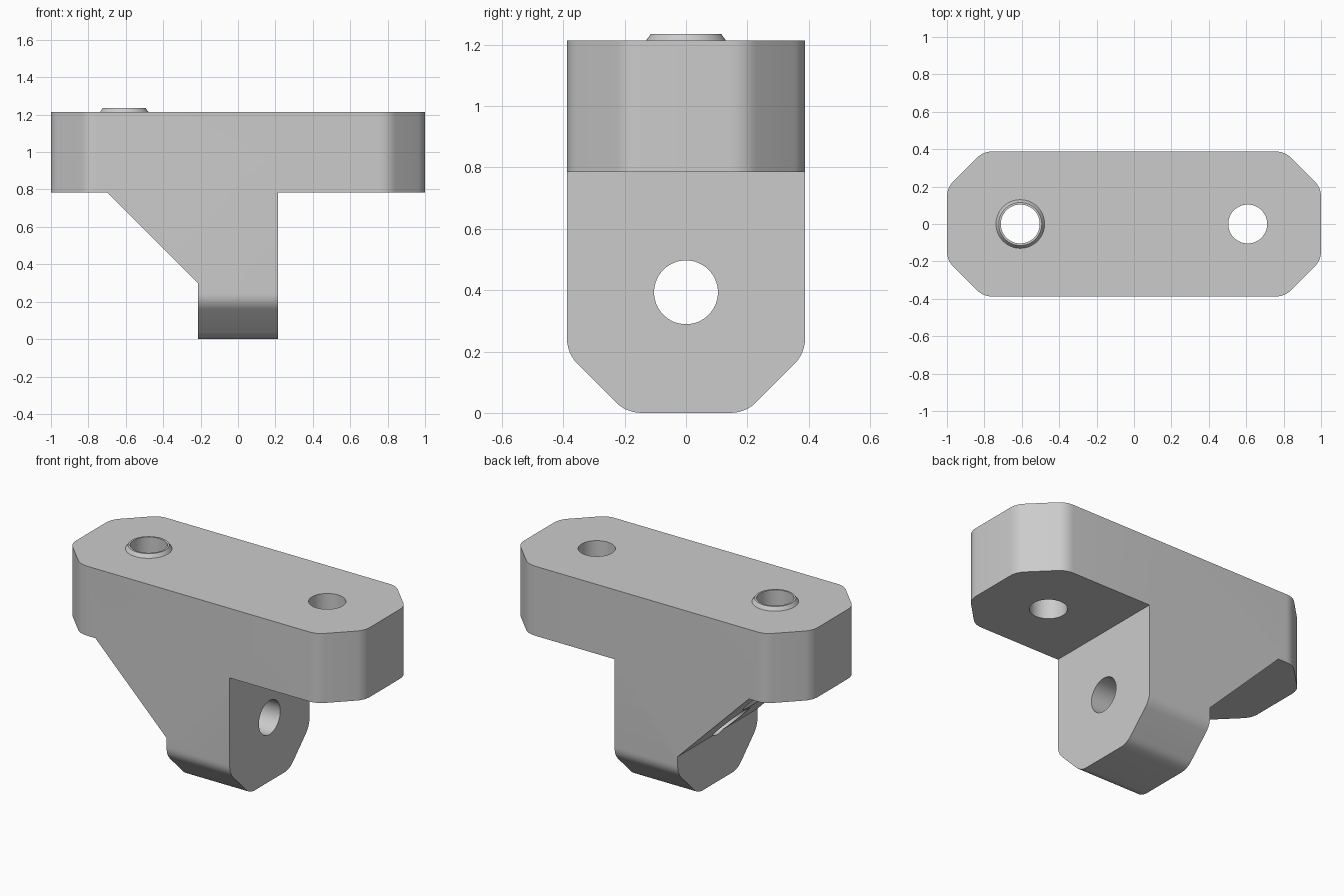
import bpy
import bmesh
from math import radians
from mathutils import Matrix, Vector

cube = bpy.data.objects.get("Cube")
if cube:
    bpy.data.objects.remove(cube, do_unlink=True)

HALF_W, TOP, SHELF, LEG = 0.388, 1.213, 0.785, 0.215
HOLE_R, HOLE_X, HOLE_Z = 0.104, 0.608, 0.393
CHAMFER = 0.194

grey = bpy.data.materials.new("plain grey")
grey.use_nodes = True
grey.diffuse_color = (0.6, 0.6, 0.6, 1)
grey.node_tree.nodes["Principled BSDF"].inputs["Base Color"].default_value = (0.6, 0.6, 0.6, 1)


def add_object(name, bm):
    bmesh.ops.recalc_face_normals(bm, faces=bm.faces[:])
    mesh = bpy.data.meshes.new(name)
    bm.to_mesh(mesh)
    bm.free()
    mesh.materials.append(grey)
    obj = bpy.data.objects.new(name, mesh)
    bpy.context.collection.objects.link(obj)
    return obj


def prism(name, points, axis, low, high):
    """Extrude a 2D outline along one axis."""
    def place(p, d):
        co = list(p)
        co.insert(axis, d)
        return co
    bm = bmesh.new()
    face = bm.faces.new([bm.verts.new(place(p, low)) for p in points])
    new = bmesh.ops.extrude_face_region(bm, geom=[face])["geom"]
    for v in new:
        if isinstance(v, bmesh.types.BMVert):
            v.co[axis] = high
    return add_object(name, bm)


def cylinder(name, centre, axis, r1, r2, length):
    bm = bmesh.new()
    turn = Matrix.Rotation(radians(90), 4, "Y") if axis == "X" else Matrix()
    bmesh.ops.create_cone(bm, cap_ends=True, segments=64, radius1=r1, radius2=r2,
                          depth=length, matrix=Matrix.Translation(centre) @ turn)
    return add_object(name, bm)


def rounded(points, corners, size=0.05, steps=6):
    """Replace the chosen outline corners with short curves."""
    out = []
    for i, p in enumerate(points):
        p = Vector(p)
        if i not in corners:
            out.append(p)
            continue
        a = p + (Vector(points[i - 1]) - p).normalized() * size
        b = p + (Vector(points[(i + 1) % len(points)]) - p).normalized() * size
        for k in range(steps + 1):
            t = k / steps
            out.append(a * (1 - t) ** 2 + p * 2 * t * (1 - t) + b * t * t)
    return out


def combine(obj, tool, operation):
    mod = obj.modifiers.new(operation.lower(), "BOOLEAN")
    mod.operation = operation
    mod.solver = "EXACT"
    mod.object = tool
    bpy.context.view_layer.objects.active = obj
    bpy.ops.object.modifier_apply(modifier=mod.name)
    bpy.data.objects.remove(tool, do_unlink=True)


# Side silhouette: top bar, leg and sloped gusset
bracket = prism("bracket", [(-1.1, TOP), (-1.1, SHELF), (-0.7, SHELF), (-LEG, 0.3),
                            (-LEG, -0.1), (LEG, -0.1), (LEG, SHELF), (1.1, SHELF),
                            (1.1, TOP)], 1, -0.5, 0.5)

# Plan outline trims the ends of the bar
w, c = HALF_W, HALF_W - CHAMFER
e = 1 - CHAMFER
plan = [(-1, -c), (-e, -w), (e, -w), (1, -c), (1, c), (e, w), (-e, w), (-1, c)]
combine(bracket, prism("plan_trim", rounded(plan, range(8)), 2, -0.5, 2), "INTERSECT")

# End outline trims the foot of the leg
foot = [(-w, 2), (-w, CHAMFER), (-c, 0), (c, 0), (w, CHAMFER), (w, 2)]
combine(bracket, prism("foot_trim", rounded(foot, range(1, 5)), 0, -1.5, 1.5), "INTERSECT")

# Raised collar around one bolt hole
combine(bracket, cylinder("collar", (-HOLE_X, 0, TOP), "Z", 0.145, 0.115, 0.044), "UNION")

# Bolt holes, and a flat seat under the hole that meets the slope
for x in (-HOLE_X, HOLE_X):
    combine(bracket, cylinder("bolt_hole", (x, 0, 1), "Z", HOLE_R, HOLE_R, 1.6), "DIFFERENCE")
combine(bracket, cylinder("leg_hole", (0, 0, HOLE_Z), "X", HOLE_R, HOLE_R, 2), "DIFFERENCE")
combine(bracket, cylinder("bolt_seat", (-HOLE_X, 0, SHELF - 0.25), "Z", 0.18, 0.18, 0.5),
        "DIFFERENCE")

bpy.ops.object.select_all(action="DESELECT")
bracket.select_set(True)
bpy.context.view_layer.objects.active = bracket
bpy.ops.object.shade_smooth_by_angle(angle=radians(30))
